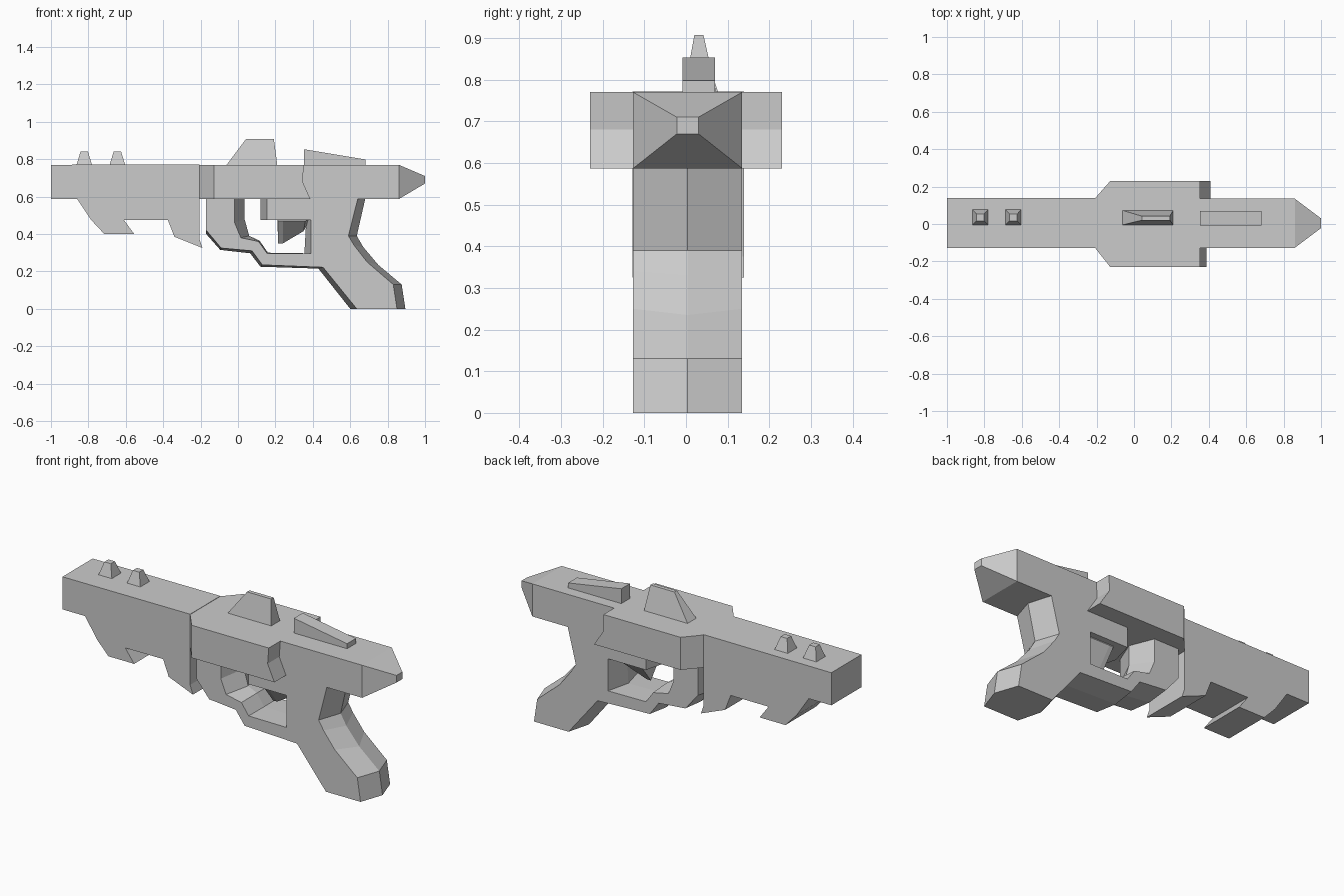
import bpy, bmesh

Y0, Y1, YC = -0.127, 0.135, 0.004   # side planes and centre plane of the body


def loft(name, rings):
    """Join matching rings of 3D points into a closed flat-shaded solid."""
    bm = bmesh.new()
    loops = [[bm.verts.new(p) for p in r] for r in rings]
    n = len(loops[0])
    for a, b in zip(loops, loops[1:]):
        for i in range(n):
            j = (i + 1) % n
            bm.faces.new((a[i], a[j], b[j], b[i]))
    bm.faces.new(loops[0][::-1])
    bm.faces.new(loops[-1])
    bmesh.ops.dissolve_degenerate(bm, dist=1e-5, edges=bm.edges[:])
    bmesh.ops.recalc_face_normals(bm, faces=bm.faces[:])
    mesh = bpy.data.meshes.new(name)
    bm.to_mesh(mesh)
    bm.free()
    obj = bpy.data.objects.new(name, mesh)
    bpy.context.collection.objects.link(obj)
    return obj


def side(profile, y):
    return [(x, y, z) for x, z in profile]


def rect_yz(x, y0, y1, z0, z1):
    return [(x, y0, z0), (x, y1, z0), (x, y1, z1), (x, y0, z1)]


def rect_xy(z, x0, x1, y0, y1):
    return [(x0, y0, z), (x1, y0, z), (x1, y1, z), (x0, y1, z)]


# Front barrel housing with hooked fore-end underneath
fore = [(-1, 0.77), (-1, 0.587), (-0.86, 0.587), (-0.785, 0.475), (-0.715, 0.40),
        (-0.555, 0.40), (-0.61, 0.475), (-0.375, 0.475), (-0.34, 0.385),
        (-0.19, 0.325), (-0.207, 0.375), (-0.207, 0.772)]
loft("fore_end", [side(fore, -0.129), side(fore, 0.139)])

# Rear receiver with tapered end
loft("receiver", [rect_yz(-0.207, Y0, Y1, 0.587, 0.77),
                  rect_yz(0.86, Y0, Y1, 0.587, 0.77),
                  rect_yz(1.0, -0.022, 0.03, 0.67, 0.71)])


# Wide middle housing with notched rear faces
def housing_ring(z, xr0, xr1):
    return [(-0.207, -0.129, z), (-0.127, -0.23, z), (xr0, -0.23, z), (xr0, Y0, z),
            (xr1, Y1, z), (xr1, 0.23, z), (-0.127, 0.23, z), (-0.207, 0.139, z)]


loft("side_housing", [housing_ring(0.587, 0.387, 0.41),
                      housing_ring(0.68, 0.345, 0.35),
                      housing_ring(0.77, 0.352, 0.352)])

# Grip and trigger guard: outer sides plus a raised ridge on the centre plane
grip_side = [(-0.17, 0.587), (-0.17, 0.42), (-0.09, 0.325), (0.075, 0.31),
             (0.13, 0.235), (0.455, 0.222), (0.635, 0), (0.85, 0), (0.83, 0.13),
             (0.69, 0.25), (0.62, 0.34), (0.59, 0.39), (0.64, 0.587),
             (0.155, 0.587), (0.155, 0.475), (0.39, 0.475), (0.39, 0.295),
             (0.155, 0.297), (0.11, 0.36), (0.015, 0.38), (-0.018, 0.46),
             (-0.018, 0.587)]
grip_ridge = [(-0.17, 0.587), (-0.17, 0.40), (-0.095, 0.315), (0.065, 0.297),
              (0.12, 0.225), (0.43, 0.215), (0.60, 0), (0.895, 0), (0.875, 0.13),
              (0.75, 0.235), (0.67, 0.33), (0.635, 0.39), (0.68, 0.587),
              (0.12, 0.587), (0.12, 0.475), (0.365, 0.475), (0.355, 0.297),
              (0.16, 0.30), (0.115, 0.365), (0.06, 0.39), (0.035, 0.48),
              (0.035, 0.587)]
loft("grip_and_guard", [side(grip_side, Y0), side(grip_ridge, YC), side(grip_side, Y1)])

# Trigger: wedge narrowing downward to the centre plane
trig_top = [(0.21, 0.48), (0.215, 0.47), (0.24, 0.47), (0.36, 0.47), (0.39, 0.48)]
trig_low = [(0.21, 0.48), (0.215, 0.35), (0.24, 0.35), (0.35, 0.415), (0.39, 0.48)]
loft("trigger", [side(trig_top, -0.09), side(trig_low, YC), side(trig_top, 0.10)])

# Two small front sight posts
for i, x in enumerate((-0.822, -0.645)):
    loft(f"sight_post_{i + 1}", [rect_xy(0.768, x - 0.042, x + 0.042, -0.005, 0.078),
                                 rect_xy(0.84, x - 0.02, x + 0.02, 0.017, 0.053)])

# Central sight fin
loft("sight_fin", [rect_xy(0.768, -0.062, 0.21, -0.005, 0.073),
                   rect_xy(0.907, 0.042, 0.192, 0.02, 0.042)])

# Rear sloping ramp
loft("rear_ramp", [rect_yz(0.353, -0.008, 0.07, 0.765, 0.853),
                   rect_yz(0.683, -0.008, 0.07, 0.765, 0.798)])
